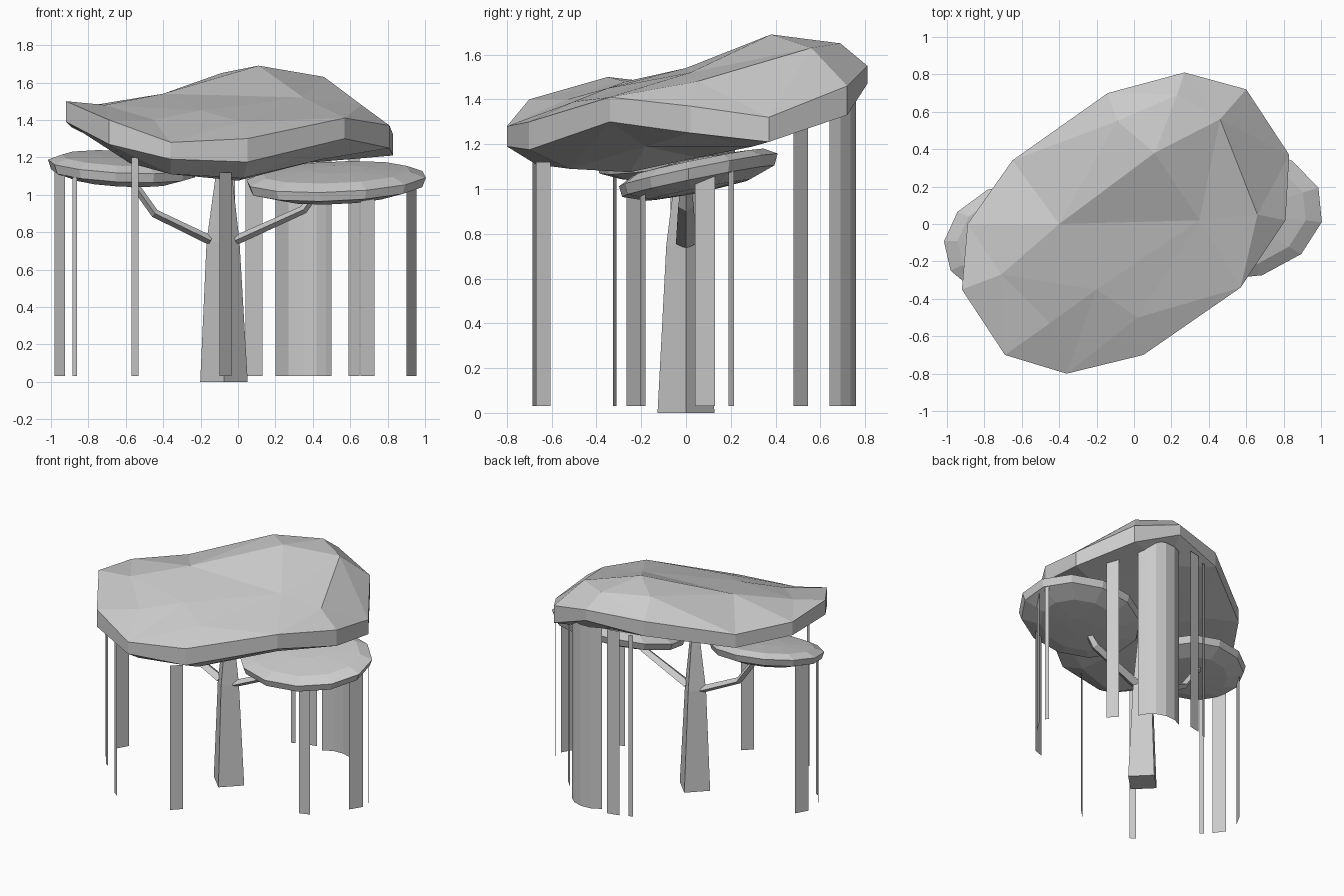
import bpy, math
from mathutils import Vector
from mathutils.geometry import delaunay_2d_cdt

if "Cube" in bpy.data.objects:
    bpy.data.objects.remove(bpy.data.objects["Cube"])


def make(name, verts, faces):
    me = bpy.data.meshes.new(name)
    me.from_pydata([tuple(v) for v in verts], [], faces)
    me.update()
    ob = bpy.data.objects.new(name, me)
    bpy.context.collection.objects.link(ob)
    return ob


def loft(name, rings):
    """Skin equal-sized vertex rings and cap both ends."""
    n = len(rings[0])
    verts = [v for r in rings for v in r]
    faces = [(k * n + i, k * n + (i + 1) % n, (k + 1) * n + (i + 1) % n, (k + 1) * n + i)
             for k in range(len(rings) - 1) for i in range(n)]
    faces.append(tuple(reversed(range(n))))
    faces.append(tuple(range((len(rings) - 1) * n, len(rings) * n)))
    return make(name, verts, faces)


# Main canopy: rim of (x, y, upper z, lower z), with faceted top and underside
rim = [(-.92, -.35, 1.50, 1.39), (-.69, -.70, 1.40, 1.27), (-.36, -.80, 1.28, 1.19),
       (.05, -.70, 1.30, 1.175), (.57, -.34, 1.41, 1.30), (.81, .02, 1.37, 1.25),
       (.83, .37, 1.32, 1.21), (.60, .72, 1.46, 1.33), (.27, .81, 1.55, 1.47),
       (-.14, .70, 1.53, 1.42), (-.65, .34, 1.43, 1.33), (-.89, 0, 1.46, 1.36)]
top_pts = [(-.09, .55, 1.65), (.23, .69, 1.65), (.46, .56, 1.63), (.11, .38, 1.69),
           (.35, .02, 1.52), (-.40, 0, 1.54), (-.71, -.27, 1.48), (.66, .05, 1.48),
           (-.2, -.35, 1.45), (-.45, -.53, 1.40), (.02, -.5, 1.39)]
under_pts = [(-.58, -.50, 1.17), (-.36, -.67, 1.11), (.03, -.52, 1.09), (0, -.25, 1.075),
             (.45, -.18, 1.19), (-.68, -.15, 1.26), (.6, .3, 1.19), (.2, .6, 1.34),
             (-.35, .3, 1.27), (0, .05, 1.14)]
n = len(rim)
verts, faces = [], []
for zi, inner in ((2, top_pts), (3, under_pts)):
    pts = [(r[0], r[1], r[zi]) for r in rim] + inner
    tris = delaunay_2d_cdt([Vector(p[:2]) for p in pts], [],
                           [list(range(n))], 1, 1e-5)[2]
    off = len(verts)
    verts += pts
    faces += [tuple(off + i for i in (t if zi == 2 else reversed(t))) for t in tris]
low = n + len(top_pts)
faces += [(low + i, low + (i + 1) % n, (i + 1) % n, i) for i in range(n)]
make("main_canopy", verts, faces)


# Side canopies: tilted twelve-sided discs
def disc(name, c, a, b, slope, profile, turn):
    rings = []
    for s, dz in profile:
        ring = []
        for i in range(12):
            t = math.tau * (i + .5) / 12
            u, v = a * s * math.cos(t) * 1.03, b * s * math.sin(t) * 1.03
            x = u * math.cos(turn) - v * math.sin(turn)
            y = u * math.sin(turn) + v * math.cos(turn)
            ring.append((c[0] + x, c[1] + y, c[2] + dz + slope[0] * x + slope[1] * y))
        rings.append(ring)
    loft(name, rings)


disc("right_canopy", (.525, .055, 1.085), .475, .345, (.03, .2),
     [(.2, -.10), (.65, -.09), (.96, -.05), (1, 0), (.82, .035), (.3, .05)], .1)
disc("left_canopy", (-.615, -.085, 1.155), .395, .30, (-.06, .16),
     [(.2, -.09), (.65, -.08), (.96, -.04), (1, .01), (.82, .04), (.3, .05)], .22)


# Trunk: tapered diamond post
def diamond(x, z, r):
    return [(x + r, 0, z), (x, r, z), (x - r, 0, z), (x, -r, z)]


loft("trunk", [diamond(-.075, 0, .127), diamond(-.08, .75, .088), diamond(-.075, 1.15, .038)])


# Branches: bent, tapering diamond sections
def branch(name, path):
    rings = []
    for x, z, nx, nz, w in path:
        rings.append([(x + nx, 0, z + nz), (x, w, z), (x - nx, 0, z - nz), (x, -w, z)])
    loft(name, rings)


branch("left_branch", [(-.145, .755, .012, .022, .045), (-.445, .90, .014, .018, .035),
                       (-.58, 1.09, .02, .01, .022)])
branch("right_branch", [(-.015, .755, -.012, .022, .045), (.35, .92, -.014, .018, .035),
                        (.43, 1.03, -.02, .01, .022)])

# Hanging strips: thin vertical sheets following the canopy edges
strips = [
    ("front", 1.12, [(-.10, -.67), (-.035, -.605)]),
    ("front_left", 1.20, [(-.57, -.66), (-.533, -.685)]),
    ("left_front", 1.13, [(-.98, -.185), (-.925, -.265)]),
    ("left_thin", 1.12, [(-.885, -.31), (-.86, -.325)]),
    ("left_back", 1.15, [(-.975, -.07), (-.925, .02)]),
    ("right_front", 1.00, [(.655, -.205), (.73, -.18)]),
    ("right_side", 1.07, [(.90, .04), (.955, .13)]),
    ("right_thin", 1.12, [(.955, .19), (.94, .215)]),
    ("back_right", 1.28, [(.59, .545), (.65, .48)]),
    ("back_wide", 1.40, [(.20, .72), (.27, .755), (.35, .76), (.42, .735), (.47, .69), (.50, .64)]),
    ("back", 1.42, [(.04, .735), (.13, .755)]),
    ("back_thin", 1.40, [(-.045, .70), (-.015, .71)]),
]
for name, top, path in strips:
    m = len(path)
    make("hanging_strip_" + name,
         [(x, y, .03) for x, y in path] + [(x, y, top) for x, y in path],
         [(i, i + 1, m + i + 1, m + i) for i in range(m - 1)])
